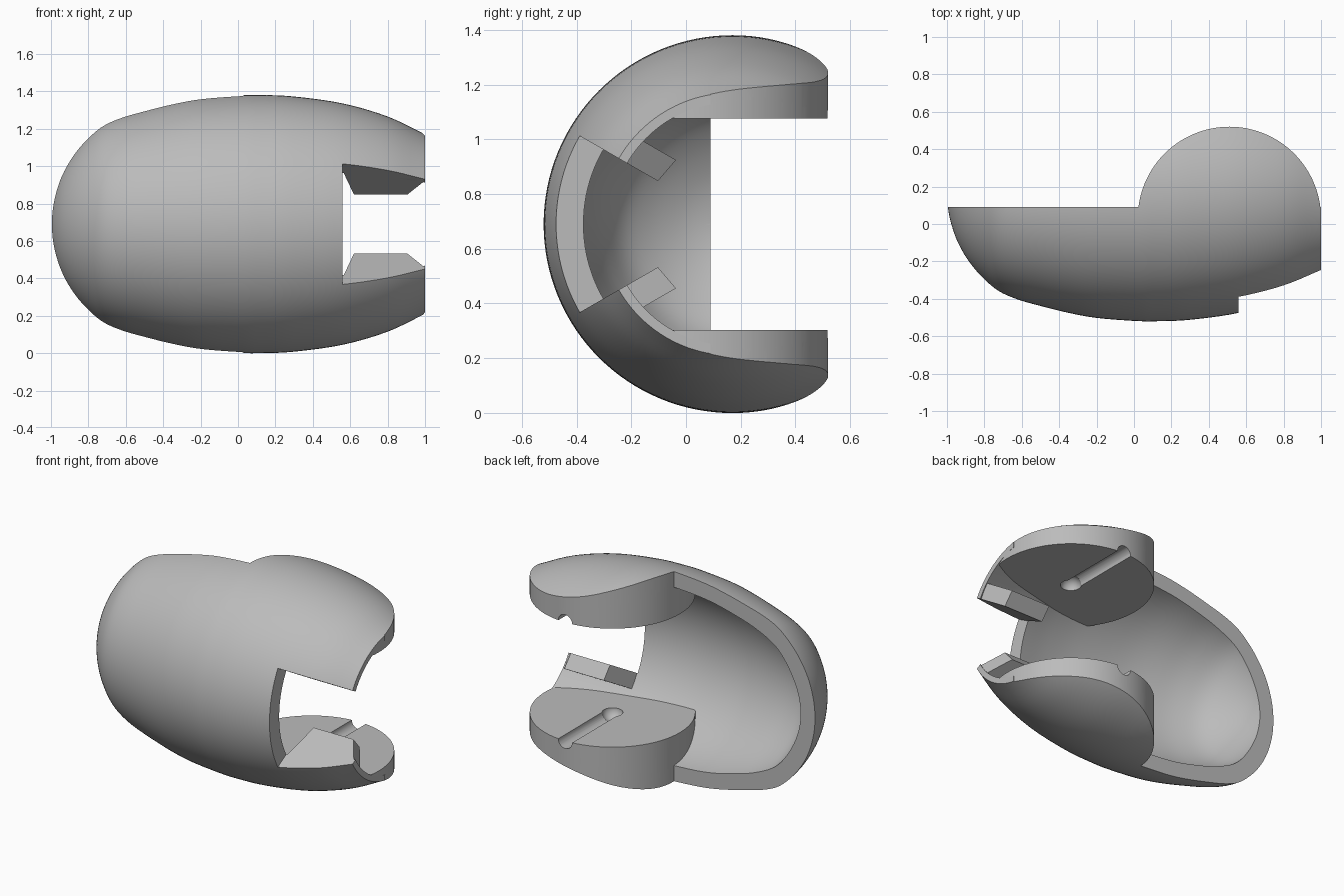
import bpy, bmesh, math
from mathutils import Vector

if "Cube" in bpy.data.objects:
    bpy.data.objects.remove(bpy.data.objects["Cube"])

AY, AZ = 0.17, 0.69           # axis of the rounded body (runs along x)
CX, CY, CR = 0.51, 0.03, 0.49 # round side plates
FLAT = 0.387                  # distance of the plate flats from the axis

grey = bpy.data.materials.new("grey")
grey.diffuse_color = (0.5, 0.5, 0.5, 1)
grey.use_nodes = True
grey.node_tree.nodes["Principled BSDF"].inputs["Base Color"].default_value = grey.diffuse_color


def make(name, bm):
    bmesh.ops.remove_doubles(bm, verts=bm.verts, dist=1e-5)
    bmesh.ops.recalc_face_normals(bm, faces=bm.faces)
    me = bpy.data.meshes.new(name)
    bm.to_mesh(me)
    bm.free()
    me.materials.append(grey)
    ob = bpy.data.objects.new(name, me)
    bpy.context.collection.objects.link(ob)
    return ob


def spline(pts, n=5):
    """Catmull-Rom curve through 2D points."""
    p = [Vector(q) for q in pts]
    p = [2 * p[0] - p[1]] + p + [2 * p[-1] - p[-2]]
    p[0] = Vector((p[2].x, -p[2].y))   # round over the pole
    out = []
    for a, b, c, d in zip(p, p[1:], p[2:], p[3:]):
        for i in range(n):
            t = i / n
            out.append(0.5 * (2 * b + (c - a) * t + (2 * a - 5 * b + 4 * c - d) * t * t
                              + (3 * b - a - 3 * c + d) * t ** 3))
    return out + [p[-2]]


def revolve(name, pts, steps=128):
    prof = spline(pts)
    prof.append(Vector((prof[-1].x, 0)))
    bm = bmesh.new()
    vs = [bm.verts.new((q.x, AY, AZ + q.y)) for q in prof]
    es = [bm.edges.new(e) for e in zip(vs, vs[1:])]
    bmesh.ops.spin(bm, geom=vs + es, cent=(0, AY, AZ), axis=(1, 0, 0),
                   angle=2 * math.pi, steps=steps, use_merge=True)
    return make(name, bm)


def prism(name, pts, vec):
    bm = bmesh.new()
    f = bm.faces.new([bm.verts.new(p) for p in pts])
    ext = bmesh.ops.extrude_face_region(bm, geom=[f], use_keep_orig=True)
    bmesh.ops.translate(bm, vec=vec, verts=[g for g in ext["geom"] if isinstance(g, bmesh.types.BMVert)])
    return make(name, bm)


def boolean(ob, tool, op):
    m = ob.modifiers.new("cut", "BOOLEAN")
    m.operation, m.object, m.solver = op, tool, "EXACT"
    bpy.context.view_layer.objects.active = ob
    bpy.ops.object.modifier_apply(modifier=m.name)
    bpy.data.objects.remove(tool)


def arc(a0, a1, n, z):
    return [(CX + CR * math.cos(a0 + (a1 - a0) * i / n),
             CY + CR * math.sin(a0 + (a1 - a0) * i / n), z) for i in range(n + 1)]


# outer body and cavity, as solids of revolution
shell = revolve("shell", [(-1, 0), (-.99, .113), (-.96, .223), (-.918, .314), (-.86, .4),
                          (-.79, .475), (-.717, .532), (-.62, .574), (-.5, .608), (-.35, .645),
                          (-.2, .672), (0, .688), (.12, .69), (.3, .682), (.56, .645),
                          (.8, .575), (1, .48)])
cavity = revolve("cavity", [(-.9, 0), (-.887, .1), (-.853, .2), (-.79, .31), (-.71, .4),
                            (-.6, .462), (-.45, .515), (-.2, .571), (.12, .59), (.35, .578),
                            (.56, .545), (.8, .502), (1, .445), (1.1, .41)])

# plan outline: open back, with the round plates sticking out
a = math.asin((0.09 - CY) / CR)
plan = [(-1.5, .09, -1), (-1.5, -1, -1), (1.5, -1, -1), (1.5, .09, -1)] + arc(a, math.pi - a, 64, -1)
boolean(shell, prism("plan", plan, (0, 0, 4)), "INTERSECT")

# keep the round plates solid by removing them from the cavity
for s in (-1, 1):
    disc = arc(0, 2 * math.pi * 127 / 128, 127, AZ + s * FLAT)
    boolean(cavity, prism("plate", disc, (0, 0, s)), "DIFFERENCE")
boolean(shell, cavity, "DIFFERENCE")

# wedge notch in the front wall
c30, s30 = math.cos(math.pi / 6), math.sin(math.pi / 6)
wedge = [(.56, AY, AZ), (.56, AY - 1.2 * c30, AZ + 1.2 * s30), (.56, AY - 1.2 * c30, AZ - 1.2 * s30)]
boolean(shell, prism("notch", wedge, (1, 0, 0)), "DIFFERENCE")

for s in (-1, 1):
    # tab along the notch edge
    tab = [(x, AY - r * c30, AZ + s * r * s30)
           for x, r in ((.562, .56), (.62, .315), (.905, .315), (.997, .46))]
    boolean(shell, prism("tab", tab, (0, .066, s * .077)), "UNION")
    # half-round groove and centre dimple in the plate flat
    z = AZ + s * FLAT
    ring = [(CX + .05 * math.cos(t * math.pi / 16), CY, z + .05 * math.sin(t * math.pi / 16))
            for t in range(32)]
    boolean(shell, prism("groove", ring, (0, .7, 0)), "DIFFERENCE")
    bm = bmesh.new()
    bmesh.ops.create_uvsphere(bm, u_segments=32, v_segments=17, radius=.062)
    bmesh.ops.translate(bm, vec=(CX, CY, z), verts=bm.verts)
    boolean(shell, make("dimple", bm), "DIFFERENCE")

bpy.ops.object.select_all(action="DESELECT")
shell.select_set(True)
bpy.context.view_layer.objects.active = shell
bpy.ops.object.shade_smooth_by_angle(angle=math.radians(30))
